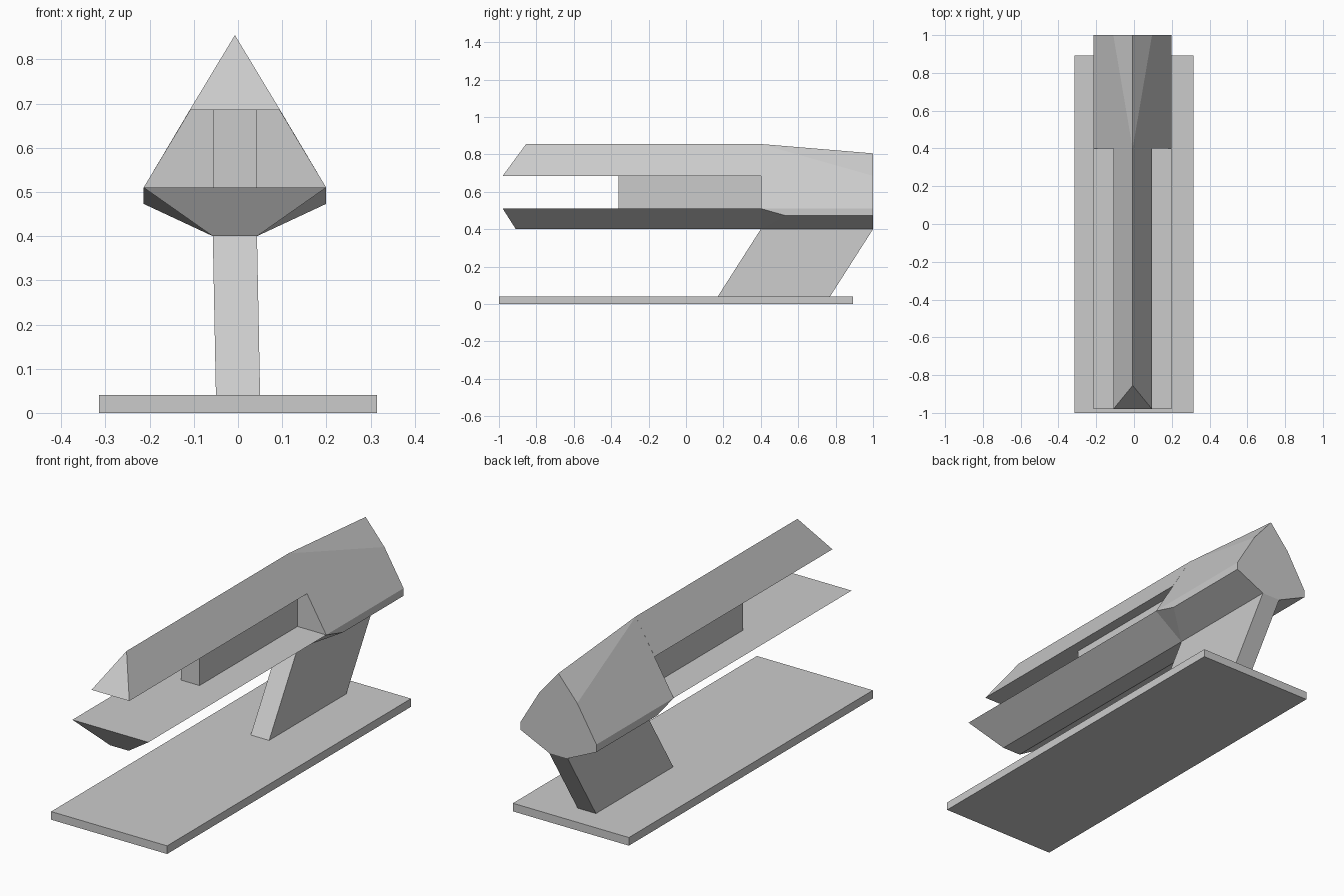
import bpy, bmesh, math

if "Cube" in bpy.data.objects:
    bpy.data.objects.remove(bpy.data.objects["Cube"], do_unlink=True)

grey = bpy.data.materials.new("plain grey")
grey.use_nodes = True
COLOR = (0.6, 0.6, 0.6, 1)
grey.diffuse_color = COLOR
grey.node_tree.nodes["Principled BSDF"].inputs["Base Color"].default_value = COLOR

AXIS = -0.007                 # centre line of the body
WIDE, MID, SLIM = 0.2065, 0.1025, 0.05
FRONT, JOINT, BACK = -0.98, 0.4, 1.0
BELLY, RIM, ROOF, RIDGE = 0.4, 0.51, 0.685, 0.855


def solid(name, half_points, axis=AXIS):
    """Flat-faced convex part from (half width, y, z) points, mirrored about the axis."""
    points = {(axis + side * w, y, z) for w, y, z in half_points for side in (-1, 1)}
    bm = bmesh.new()
    for p in sorted(points):
        bm.verts.new(p)
    bmesh.ops.convex_hull(bm, input=bm.verts[:])
    bmesh.ops.dissolve_limit(bm, angle_limit=math.radians(0.5),
                             verts=bm.verts[:], edges=bm.edges[:])
    bmesh.ops.recalc_face_normals(bm, faces=bm.faces[:])
    mesh = bpy.data.meshes.new(name)
    bm.to_mesh(mesh)
    bm.free()
    mesh.materials.append(grey)
    obj = bpy.data.objects.new(name, mesh)
    bpy.context.collection.objects.link(obj)
    return obj


# Ground plate
solid("base_plate", [(0.315, y, z) for y in (-1, 0.893) for z in (0, 0.04)], axis=0)

# Slanted support, leaning back and slightly sideways
leg = solid("support_leg", [(SLIM, y + dy, z) for y in (0.17, 0.77)
                            for dy, z in ((0, 0.04), (0.23, BELLY))], axis=0)
for v in leg.data.vertices:
    if v.co.z > 0.2:
        v.co.x += AXIS

# Lower boat-shaped beam with raked nose
solid("lower_beam", [(WIDE, FRONT, RIM), (SLIM, -0.91, BELLY),
                     (WIDE, JOINT, RIM), (SLIM, JOINT, BELLY)])

# Upper triangular beam with raked nose
solid("upper_beam", [(MID, FRONT, ROOF), (0, -0.855, RIDGE),
                     (MID, JOINT, ROOF), (0, JOINT, RIDGE)])

# Web joining the two beams
solid("middle_web", [(SLIM, y, z) for y in (-0.36, JOINT) for z in (RIM, ROOF)])

# Rear housing with falling ridge and chamfered lower corners
solid("rear_housing", [(0, JOINT, RIDGE), (WIDE, JOINT, RIM), (SLIM, JOINT, BELLY),
                       (WIDE, 0.53, 0.473),
                       (0, BACK, 0.805), (MID, BACK, ROOF), (WIDE, BACK, RIM),
                       (WIDE, BACK, 0.473), (SLIM, BACK, BELLY)])
